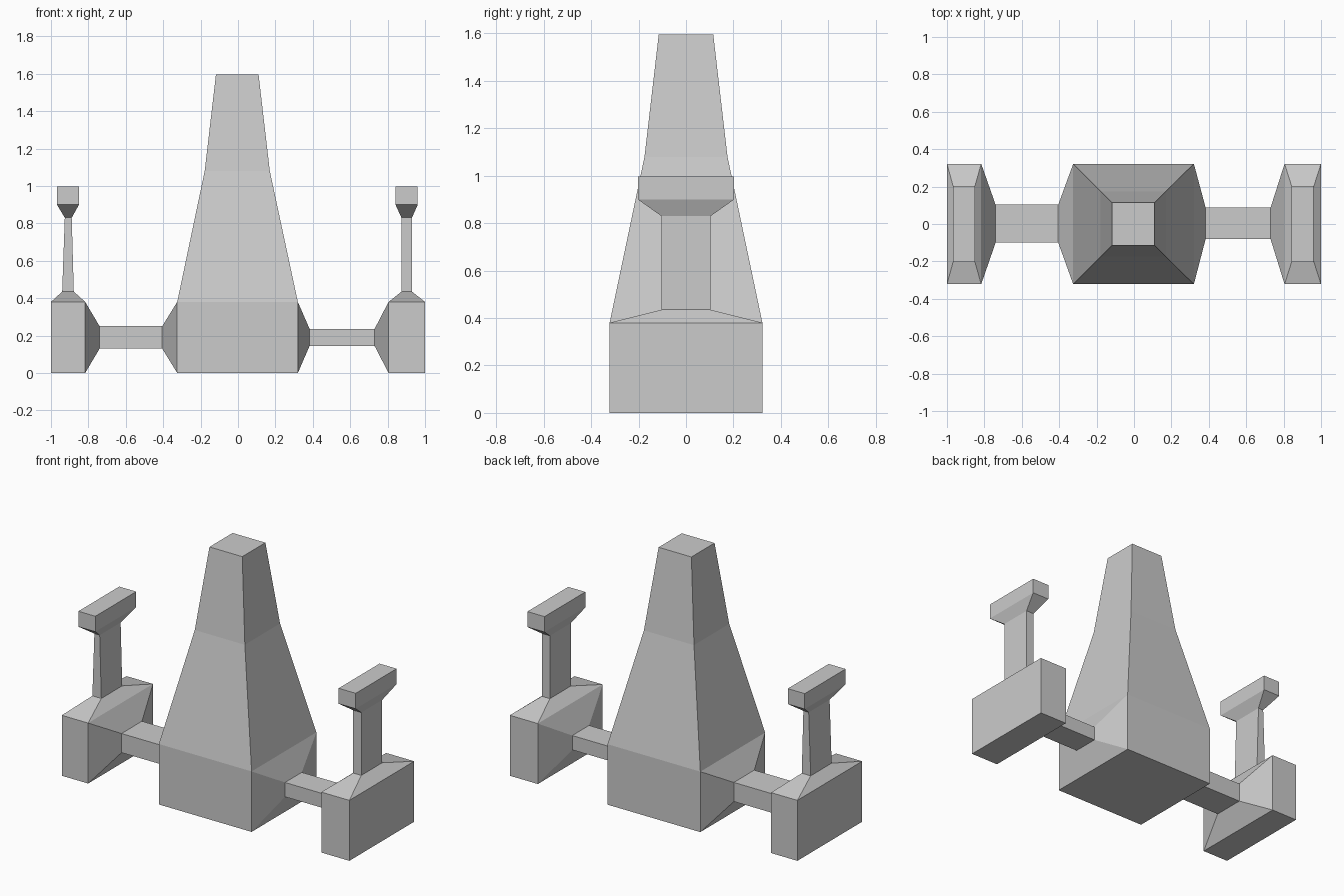
import bpy
import bmesh

if "Cube" in bpy.data.objects:
    bpy.data.objects.remove(bpy.data.objects["Cube"])


def make_box(bm, x, y, z):
    """Axis-aligned box from (low, high) ranges; returns its faces by direction."""
    bmesh.ops.create_cube(bm, size=1)
    for v in bm.verts:
        for i, r in enumerate((x, y, z)):
            v.co[i] = r[1] if v.co[i] > 0 else r[0]
    bm.normal_update()
    faces = {}
    for f in bm.faces:
        axis = max(range(3), key=lambda i: abs(f.normal[i]))
        faces[("+" if f.normal[axis] > 0 else "-") + "xyz"[axis]] = f
    return faces


def grow(bm, face, axis, sections, open_end=False):
    """Extrude a face through rectangles: (position, range a, range b)."""
    others = [i for i in range(3) if i != axis]
    for pos, *ranges in sections:
        face = bmesh.ops.extrude_discrete_faces(bm, faces=[face])["faces"][0]
        mid = face.calc_center_median()
        for v in face.verts:
            high = [v.co[i] > mid[i] for i in others]
            v.co[axis] = pos
            for i, h, r in zip(others, high, ranges):
                v.co[i] = r[1] if h else r[0]
    if open_end:
        bmesh.ops.delete(bm, geom=[face], context='FACES_ONLY')


def finish(bm, name):
    bmesh.ops.recalc_face_normals(bm, faces=bm.faces)
    mesh = bpy.data.meshes.new(name)
    bm.to_mesh(mesh)
    bm.free()
    bpy.context.collection.objects.link(bpy.data.objects.new(name, mesh))


DEPTH = (-0.322, 0.322)
BASE_Z = (0, 0.38)
# Beam cross-sections (y range, z range)
LEFT_BEAM = ((-0.10, 0.103), (0.13, 0.25))
RIGHT_BEAM = ((-0.08, 0.087), (0.145, 0.235))

# Central tower with tapered spire and connecting beams
bm = bmesh.new()
f = make_box(bm, (-0.325, 0.32), DEPTH, BASE_Z)
grow(bm, f["+z"], 2, [(1.08, (-0.178, 0.17), (-0.175, 0.175)),
                      (1.595, (-0.118, 0.11), (-0.115, 0.115))])
grow(bm, f["-x"], 0, [(-0.405, *LEFT_BEAM), (-0.74, *LEFT_BEAM)], True)
grow(bm, f["+x"], 0, [(0.383, *RIGHT_BEAM), (0.73, *RIGHT_BEAM)], True)
finish(bm, "central_tower")

# Side blocks with narrow posts and flared caps
POST_Y = (-0.104, 0.104)
CAP_Y = (-0.203, 0.203)


def side_tower(name, block_x, inner, joint, beam, foot, neck, cap):
    bm = bmesh.new()
    f = make_box(bm, block_x, DEPTH, BASE_Z)
    grow(bm, f["+z"], 2, [(0.435, foot, POST_Y), (0.83, neck, POST_Y),
                          (0.90, cap, CAP_Y), (0.997, cap, CAP_Y)])
    grow(bm, f[inner], 0, [(joint, *beam)], True)
    finish(bm, name)


side_tower("left_side_tower", (-1, -0.817), "+x", -0.74, LEFT_BEAM,
           (-0.94, -0.878), (-0.926, -0.889), (-0.968, -0.85))
side_tower("right_side_tower", (0.805, 1), "-x", 0.73, RIGHT_BEAM,
           (0.874, 0.93), (0.874, 0.93), (0.842, 0.961))
